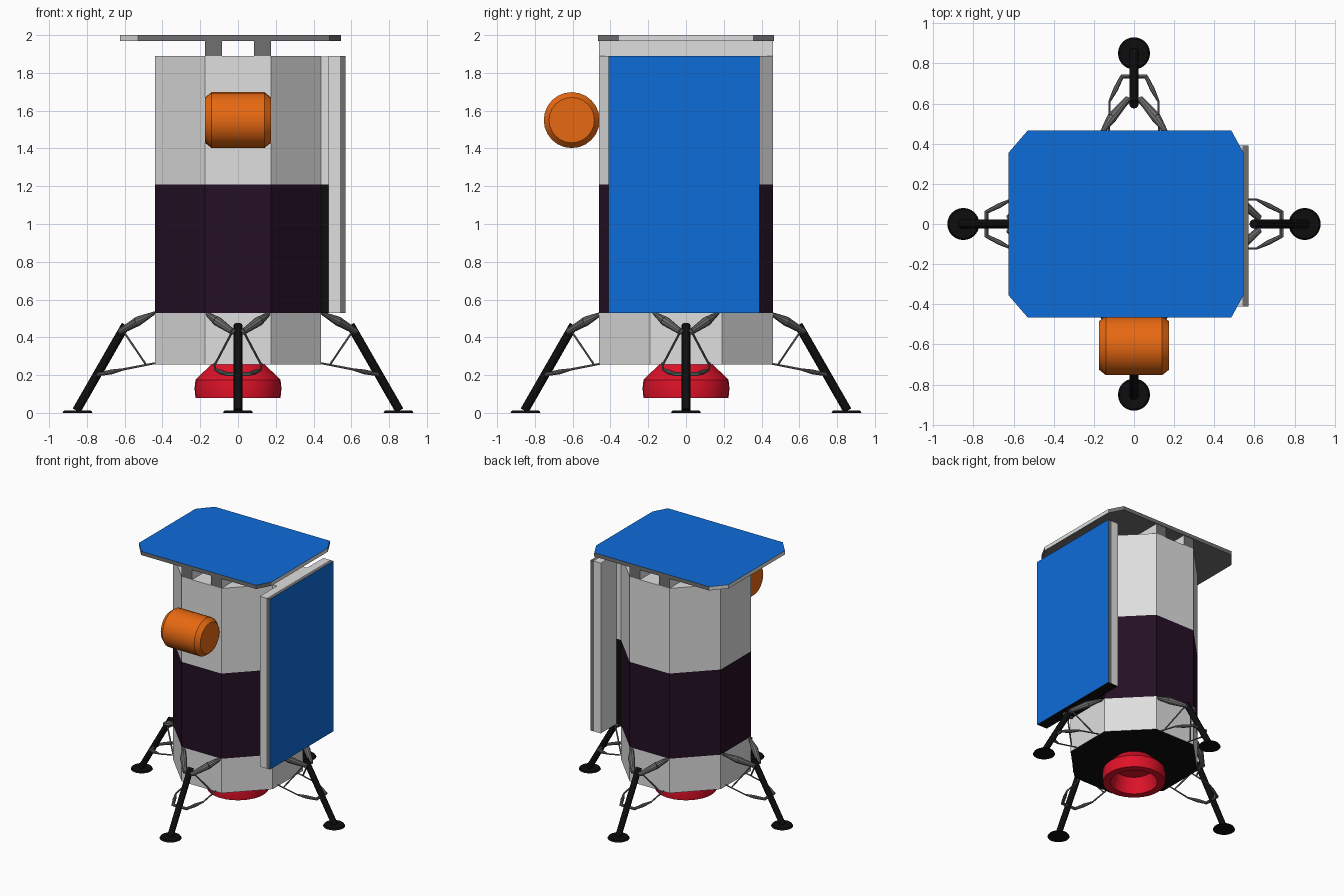
import bpy, bmesh, math
from mathutils import Vector, Matrix

if "Cube" in bpy.data.objects:
    bpy.data.objects.remove(bpy.data.objects["Cube"])

def mat(name, r, g, b):
    m = bpy.data.materials.new(name)
    m.diffuse_color = (r, g, b, 1)
    m.use_nodes = True
    m.node_tree.nodes["Principled BSDF"].inputs["Base Color"].default_value = m.diffuse_color
    return m

WHITE, PURPLE, BLACK, GREY, BLUE, RED, ORANGE = range(7)
MATS = [mat("white_panel", .74, .74, .74), mat("dark_purple", .018, .005, .018),
        mat("black", .004, .004, .004), mat("dark_grey", .16, .16, .16),
        mat("solar_blue", .004, .15, .7), mat("red", .75, .006, .022),
        mat("orange", .8, .14, .006)]

def finish(name, bm, rule=None, smooth=False):
    """Turn a bmesh into an object; rule(face) gives its colour."""
    bmesh.ops.recalc_face_normals(bm, faces=bm.faces)
    bm.normal_update()
    if rule is not None:
        for f in bm.faces:
            f.material_index = rule(f) if callable(rule) else rule
    me = bpy.data.meshes.new(name)
    bm.to_mesh(me)
    bm.free()
    for m in MATS:
        me.materials.append(m)
    ob = bpy.data.objects.new(name, me)
    bpy.context.collection.objects.link(ob)
    if smooth:
        bpy.ops.object.select_all(action='DESELECT')
        ob.select_set(True)
        bpy.context.view_layer.objects.active = ob
        bpy.ops.object.shade_smooth_by_angle(angle=math.radians(32))
    return ob

def prism(outline, levels):
    """Stack an outline at several heights and cap both ends."""
    bm = bmesh.new()
    rings = [[bm.verts.new((x, y, z)) for x, y in outline] for z in levels]
    n = len(outline)
    for a, b in zip(rings, rings[1:]):
        for i in range(n):
            bm.faces.new((a[i], a[(i + 1) % n], b[(i + 1) % n], b[i]))
    bm.faces.new(rings[0])
    bm.faces.new(rings[-1])
    return bm

def rect(x0, x1, y0, y1):
    return [(x0, y0), (x1, y0), (x1, y1), (x0, y1)]

def lathe(profile, sides):
    bm = bmesh.new()
    vs = [bm.verts.new((r, 0, z)) for r, z in profile]
    es = [bm.edges.new(p) for p in zip(vs, vs[1:])]
    bmesh.ops.spin(bm, geom=vs + es, cent=(0, 0, 0), axis=(0, 0, 1),
                   angle=math.tau, steps=sides, use_merge=True)
    bmesh.ops.remove_doubles(bm, verts=bm.verts, dist=1e-5)
    return bm

def rod(bm, a, b, r1, r2, colour, sides=10):
    a, b = Vector(a), Vector(b)
    d = b - a
    m = Matrix.Translation((a + b) / 2) @ d.to_track_quat('Z', 'Y').to_matrix().to_4x4()
    old = set(bm.faces)
    bmesh.ops.create_cone(bm, cap_ends=True, segments=sides, radius1=r1,
                          radius2=r2, depth=d.length, matrix=m)
    for f in bm.faces:
        if f not in old:
            f.material_index = colour

# Eight-sided body with a dark middle band and black underside
octagon = [(-.175, -.46), (.175, -.46), (.44, -.19), (.44, .19),
           (.175, .46), (-.175, .46), (-.44, .19), (-.44, -.19)]

def body_rule(f):
    if f.normal.z < -.5:
        return BLACK
    return PURPLE if .53 < f.calc_center_median().z < 1.21 else WHITE

finish("body", prism(octagon, [.255, .53, 1.21, 1.89]), body_rule)

# Side panel: mount, backing slab and solar board
def mount_rule(f):
    return BLACK if f.calc_center_median().z < 1.21 else WHITE

finish("side_panel_mount", prism(rect(.435, .482, -.19, .19), [.53, 1.21, 1.888]), mount_rule)
finish("side_panel_slab", prism(rect(.48, .54, -.41, .39), [.53, 1.89]),
       lambda f: BLACK if f.normal.z < -.5 else WHITE)

def board_rule(f):
    if f.normal.x > .5:
        return BLUE
    return BLACK if f.normal.z < -.5 else GREY

finish("side_solar_board", prism(rect(.54, .57, -.41, .39), [.53, 1.89]), board_rule)

# Roof panel on two long rails
def roof_rule(f):
    n = f.normal
    if n.z > .5:
        return BLUE
    return WHITE if n.x > .95 or n.x < -.5 else GREY

roof = [(-.53, -.465), (.485, -.465), (.545, -.355), (.545, .355),
        (.485, .465), (-.53, .465), (-.625, .355), (-.625, -.355)]
finish("roof_solar_panel", prism(roof, [1.97, 2.0]), roof_rule)
for side, x in (("left", -.13), ("right", .13)):
    finish(side + "_roof_rail", prism(rect(x - .045, x + .045, -.46, .46), [1.89, 1.97]),
           lambda f: WHITE if abs(f.normal.x) > .5 else GREY)

# Tank across the front
tank = lathe([(0, -.175), (.12, -.175), (.148, -.14), (.148, .14), (.12, .175), (0, .175)], 24)
bmesh.ops.transform(tank, verts=tank.verts,
                    matrix=Matrix.Translation((0, -.605, 1.55)) @ Matrix.Rotation(math.pi / 2, 4, 'Y'))
finish("front_tank", tank, ORANGE, True)

# Hollow engine nozzle
finish("engine_nozzle", lathe([(.14, .258), (.205, .195), (.225, .175), (.23, .13), (.225, .08),
                               (.17, .08), (.14, .2), (0, .2)], 32), RED, True)

# Four landing legs, built along +x and turned into place
for name, turn in (("right", 0), ("back", 90), ("left", 180), ("front", 270)):
    bm = bmesh.new()
    rod(bm, (.595, 0, .465), (.855, 0, .012), .023, .023, BLACK, 12)
    rod(bm, (.85, 0, 0), (.85, 0, .012), .08, .072, BLACK, 24)
    rod(bm, (.615, -.04, .43), (.615, .04, .43), .015, .015, GREY)
    rod(bm, (.735, -.065, .205), (.735, .065, .205), .011, .011, GREY)
    for s in (-1, 1):
        # thick upper strut, swelling in the middle
        rod(bm, (.44, .17 * s, .53), (.53, .11 * s, .485), .008, .026, GREY)
        rod(bm, (.53, .11 * s, .485), (.625, .03 * s, .43), .026, .016, GREY)
        # thin brace and lower strut
        rod(bm, (.605, .03 * s, .43), (.49, .12 * s, .26), .006, .006, GREY, 6)
        rod(bm, (.43, .125 * s, .265), (.61, .122 * s, .23), .005, .006, GREY, 6)
        rod(bm, (.61, .122 * s, .23), (.67, .092 * s, .217), .006, .013, GREY)
        rod(bm, (.67, .092 * s, .217), (.735, .06 * s, .205), .013, .010, GREY)
    bmesh.ops.rotate(bm, verts=bm.verts, cent=(0, 0, 0),
                     matrix=Matrix.Rotation(math.radians(turn), 3, 'Z'))
    finish(name + "_landing_leg", bm, None, True)
